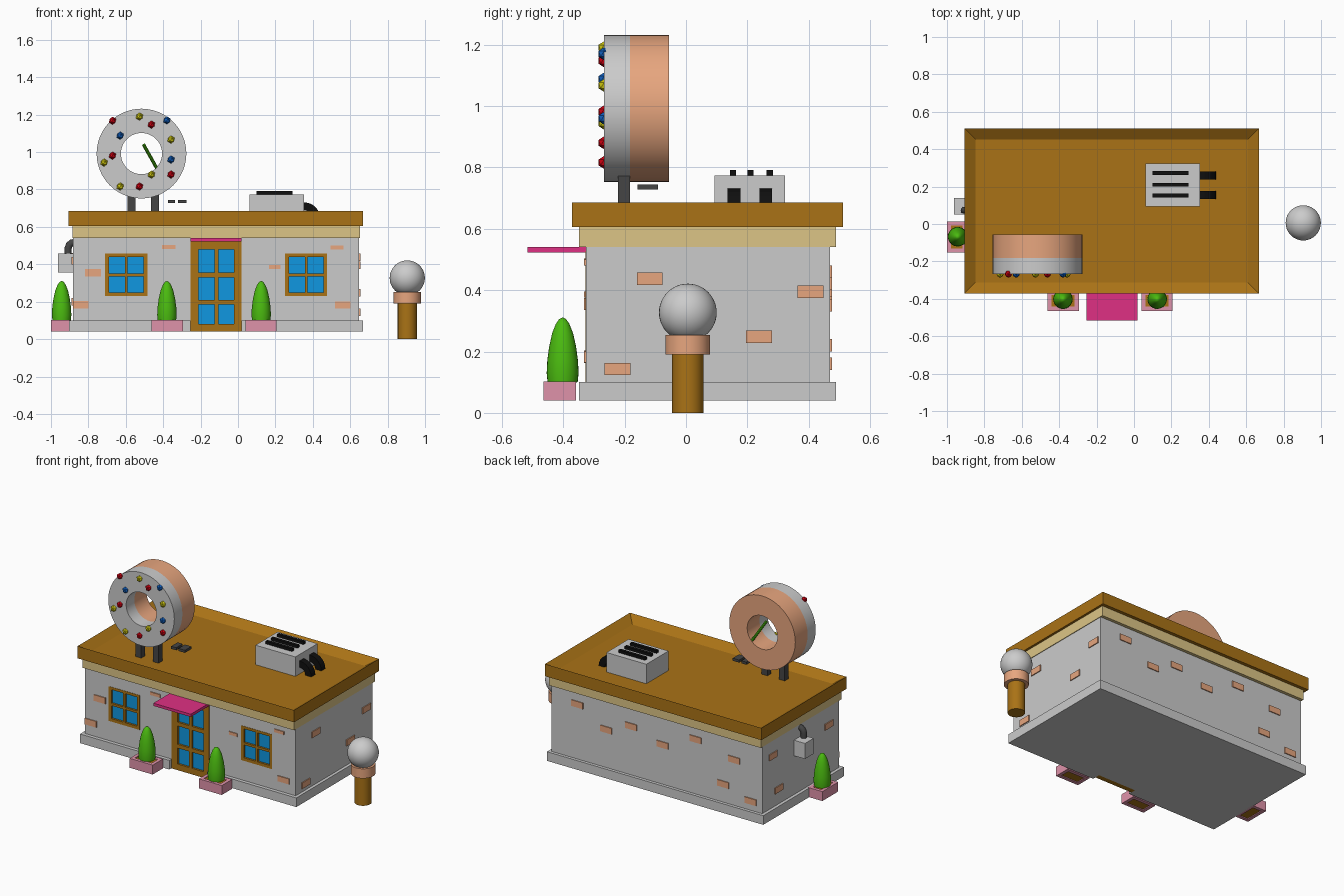
import bpy, bmesh, math
from mathutils import Vector

if "Cube" in bpy.data.objects:
    bpy.data.objects.remove(bpy.data.objects["Cube"])

COL = dict(brown=(.40, .17, .008), cream=(.72, .56, .24), peach=(.80, .38, .21), pink=(.74, .29, .40),
           magenta=(.74, .03, .23), green=(.07, .50, .005), blue=(.005, .31, .75), black=(.005, .005, .005),
           dark=(.06, .06, .06), red=(.60, 0, .005), yellow=(.60, .55, .005), royal=(.005, .11, .50))
MATS = {}


def finish(name, bm, color=None, smooth=False):
    bmesh.ops.recalc_face_normals(bm, faces=bm.faces)
    me = bpy.data.meshes.new(name)
    bm.to_mesh(me)
    bm.free()
    ob = bpy.data.objects.new(name, me)
    bpy.context.collection.objects.link(ob)
    if color:
        if color not in MATS:
            MATS[color] = bpy.data.materials.new(color)
            MATS[color].diffuse_color = (*COL[color], 1)
        me.materials.append(MATS[color])
    if smooth:
        bpy.ops.object.select_all(action='DESELECT')
        ob.select_set(True)
        bpy.context.view_layer.objects.active = ob
        bpy.ops.object.shade_smooth_by_angle(angle=math.radians(35))
    return ob


def add_box(bm, b):
    x0, x1, y0, y1, z0, z1 = b
    vs = bmesh.ops.create_cube(bm, size=1)['verts']
    for v in vs:
        v.co = (x0 + (v.co.x + .5) * (x1 - x0), y0 + (v.co.y + .5) * (y1 - y0), z0 + (v.co.z + .5) * (z1 - z0))


def boxes(name, blist, color=None):
    bm = bmesh.new()
    for b in blist:
        add_box(bm, b)
    return finish(name, bm, color)


def lathe(name, profile, center, color=None, axis='Z', steps=40, closed=False):
    """Spin (radius, height) points around Z or Y."""
    bm = bmesh.new()
    pts = [Vector((r, 0, h)) if axis == 'Z' else Vector((r, h, 0)) for r, h in profile]
    vs = [bm.verts.new(p) for p in pts]
    es = [bm.edges.new(p) for p in zip(vs, vs[1:] + vs[:1] if closed else vs[1:])]
    bmesh.ops.spin(bm, geom=vs + es, cent=(0, 0, 0), axis=(0, 0, 1) if axis == 'Z' else (0, 1, 0),
                   angle=2 * math.pi, steps=steps)
    bmesh.ops.remove_doubles(bm, verts=bm.verts, dist=1e-5)
    bmesh.ops.translate(bm, verts=bm.verts, vec=center)
    return finish(name, bm, color, True)


def ball(name, c, r, color=None, low=False):
    bm = bmesh.new()
    if low:
        bmesh.ops.create_icosphere(bm, subdivisions=1, radius=r)
    else:
        bmesh.ops.create_uvsphere(bm, u_segments=40, v_segments=24, radius=r)
    bmesh.ops.translate(bm, verts=bm.verts, vec=c)
    return finish(name, bm, color, not low)


def prism_y(name, pts, y0, y1, color):
    bm = bmesh.new()
    f = bm.faces.new([bm.verts.new((x, y0, z)) for x, z in pts])
    ext = bmesh.ops.extrude_face_region(bm, geom=[f])['geom']
    bmesh.ops.translate(bm, verts=[g for g in ext if isinstance(g, bmesh.types.BMVert)], vec=(0, y1 - y0, 0))
    return finish(name, bm, color)


# building shell
walls = boxes("walls", [(-.883, .648, -.326, .469, .09, .55)])
base = boxes("base_plinth", [(-.904, .668, -.349, .489, .04, .10)])
boxes("cornice", [(-.886, .652, -.349, .489, .54, .607)], "cream")

# roof with sunken deck
bm = bmesh.new()
add_box(bm, (-.906, .667, -.371, .511, .605, .685))
top = max(bm.faces, key=lambda f: f.calc_center_median().z)
bmesh.ops.inset_region(bm, faces=[top], thickness=.083)
for v in top.verts:
    v.co.z -= .04
finish("roof", bm, "brown")


# windows and door: opening, frame lattice, recessed glass
def glazed(name, x0, x1, z0, z1, cols, rows):
    cut = boxes(name + "_cutter", [(x0, x1, -.40, -.295, z0 - (.02 if z0 < .1 else 0), z1)])
    cut.hide_render = True
    cut.hide_viewport = True
    for target in ((walls, base) if z0 < .1 else (walls,)):
        m = target.modifiers.new(name + "_opening", 'BOOLEAN')
        m.operation, m.solver, m.object = 'DIFFERENCE', 'EXACT', cut
    xe = [x0] + [v for c in cols for v in c] + [x1]
    ze = [z0] + [v for r in rows for v in r] + [z1]
    bars = [(xe[i], xe[i + 1], -.328, -.295, z0, z1) for i in range(0, len(xe), 2)]
    bars += [(a, b, -.328, -.295, ze[j], ze[j + 1]) for a, b in cols for j in range(0, len(ze), 2)]
    boxes(name + "_frame", bars, "brown")
    boxes(name + "_glass", [(a, b, -.315, -.297, c, d) for a, b in cols for c, d in rows], "blue")


glazed("door", -.255, .02, .04, .527, [(-.21, -.125), (-.105, -.022)], [(.08, .185), (.21, .33), (.355, .48)])
for name, x in (("left_window", -.71), ("right_window", .252)):
    glazed(name, x, x + .225, .23, .457, [(x + .02, x + .105), (x + .12, x + .205)], [(.25, .335), (.35, .44)])
boxes("door_awning", [(-.254, .018, -.516, -.32, .522, .54)], "magenta")

# scattered exposed bricks: (centre along wall, z, half width, half height)
P = .006
front = [(-.775, .355, .042, .02), (-.84, .183, .042, .02), (-.37, .493, .036, .01), (.196, .386, .03, .01),
         (.53, .49, .035, .01), (.56, .182, .042, .018)]
side = [(-.223, .143), (.238, .248), (-.118, .437), (.406, .395)]
back = [(.46, .46), (.25, .35), (.07, .42), (-.16, .36), (-.40, .46), (-.60, .22), (-.68, .40), (-.80, .16)]
left = [(-.22, .42), (.30, .20), (.36, .44)]
bricks = [(a - w, a + w, -.326 - P, -.31, z - h, z + h) for a, z, w, h in front]
bricks += [(.63, .648 + P, a - .042, a + .042, z - .02, z + .02) for a, z in side]
bricks += [(a - .042, a + .042, .45, .469 + P, z - .02, z + .02) for a, z in back]
bricks += [(-.883 - P, -.86, a - .042, a + .042, z - .02, z + .02) for a, z in left]
boxes("exposed_bricks", bricks, "peach")

# big ring sign: icing front, dough back, posts
CX, CZ = -.516, .992
for name, y0, y1, color in (("ring_icing", -.267, -.183, None), ("ring_dough", -.183, -.055, "peach")):
    lathe(name, [(.11, y0), (.24, y0), (.24, y1), (.11, y1)], (CX, 0, CZ), color, 'Y', 48, True)
boxes("ring_posts", [(x, x + .042, -.222, -.182, .64, .80) for x in (-.59, -.464)], "dark")
boxes("roof_blocks", [(-.375, -.338, -.158, -.092, .728, .745), (-.322, -.275, -.158, -.092, .728, .745)], "dark")

# sprinkles on the icing
SPR = dict(red=[(-.671, 1.168), (-.463, 1.147), (-.671, .981), (-.358, .88), (-.527, .816)],
           yellow=[(-.527, 1.19), (-.358, 1.067), (-.716, .944), (-.463, .88), (-.63, .816)],
           royal=[(-.38, 1.17), (-.63, 1.088), (-.358, .96)])
for color, spots in SPR.items():
    for i, (x, z) in enumerate(spots):
        ball(f"sprinkle_{color}_{i}", (x, -.267, z), .021, color, True)

# green sprig in the ring hole
a, b = Vector((-.505, -.115, 1.04)), Vector((-.435, -.065, .915))
bm = bmesh.new()
bmesh.ops.create_cone(bm, cap_ends=True, segments=10, radius1=.009, radius2=.009, depth=(b - a).length)
bm.transform((b - a).to_track_quat('Z', 'Y').to_matrix().to_4x4())
bmesh.ops.translate(bm, verts=bm.verts, vec=(a + b) / 2)
finish("green_sprig", bm, "green", True)

# rooftop air unit with slots and bent ducts
boxes("air_unit", [(.062, .352, .093, .323, .64, .773)])
boxes("air_unit_slots", [(.10, .292, y - .01, y + .01, .765, .791) for y in (.153, .21, .273)], "black")
arc = [math.radians(90 - 15 * i) for i in range(7)]
duct = [(.34, .732)] + [(.355 + .083 * math.cos(t), .648 + .083 * math.sin(t)) for t in arc]
duct += [(.355 + .04 * math.cos(t), .648 + .04 * math.sin(t)) for t in reversed(arc)] + [(.34, .688)]
for name, y in (("duct_near", .156), ("duct_far", .26)):
    prism_y(name, duct, y - .021, y + .021, "black")

# meter box with bent pipe on the left wall
boxes("meter_box", [(-.963, -.87, .05, .14, .355, .457)])
cu = bpy.data.curves.new("meter_pipe", 'CURVE')
cu.dimensions, cu.bevel_depth, cu.bevel_resolution, cu.use_fill_caps = '3D', .019, 3, True
pts = [(-.908, .45), (-.908, .487), (-.902, .504), (-.89, .514), (-.87, .518)]
sp = cu.splines.new('POLY')
sp.points.add(len(pts) - 1)
for p, (x, z) in zip(sp.points, pts):
    p.co = (x, .073, z, 1)
pipe = bpy.data.objects.new("meter_pipe", cu)
bpy.context.collection.objects.link(pipe)
MATS["dark"].diffuse_color = (*COL["dark"], 1)
cu.materials.append(MATS["dark"])

# planters with soil and cone shrubs
SHRUB = [(0, .095), (.049, .10), (.052, .13), (.050, .17), (.044, .215), (.034, .26), (.022, .29), (.011, .306), (0, .311)]
T = .022
for name, x0, x1, y0, y1, tx, ty in (("left", -.462, -.295, -.464, -.358, -.38, -.402),
                                     ("right", .04, .207, -.464, -.358, .124, -.402),
                                     ("side", -1.0, -.896, -.152, .013, -.943, -.068)):
    boxes("planter_" + name, [(x0, x0 + T, y0, y1, .04, .102), (x1 - T, x1, y0, y1, .04, .102),
                              (x0 + T, x1 - T, y0, y0 + T, .04, .102), (x0 + T, x1 - T, y1 - T, y1, .04, .102)], "pink")
    boxes("soil_" + name, [(x0 + T, x1 - T, y0 + T, y1 - T, .045, .097)], "brown")
    lathe("shrub_" + name, SHRUB, (tx, ty, 0), "green", steps=28)

# globe lamp
LAMP = (.905, .006, 0)
lathe("lamp_post", [(0, 0), (.051, 0), (.051, .195), (0, .195)], LAMP, "brown")
lathe("lamp_collar", [(0, .19), (.073, .19), (.073, .253), (0, .253)], LAMP, "peach")
ball("lamp_globe", (.905, .006, .327), .094)

for m in bpy.data.materials:
    if m.users and not m.is_grease_pencil:
        m.use_nodes = True
        m.node_tree.nodes["Principled BSDF"].inputs["Base Color"].default_value = m.diffuse_color
